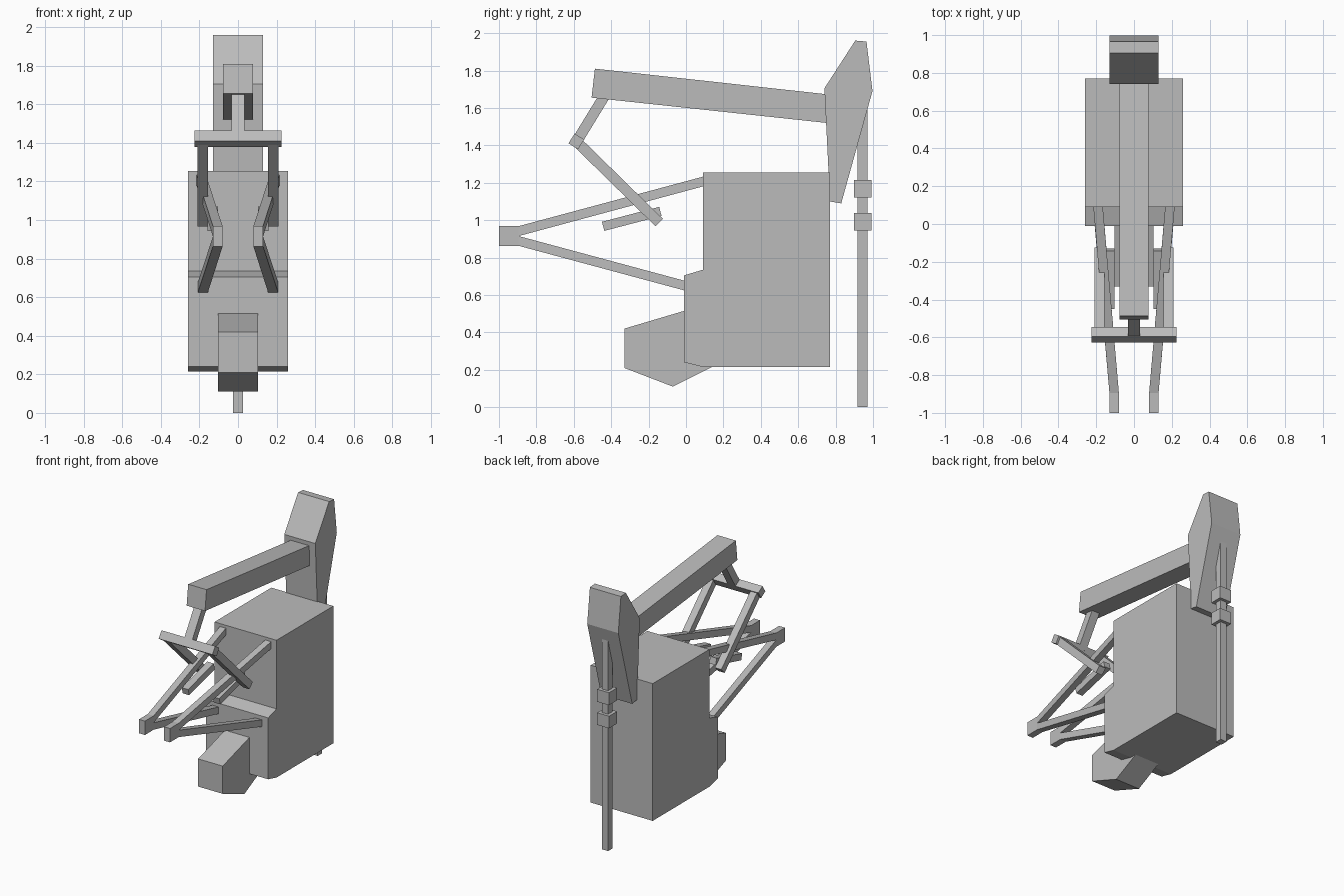
import bpy, bmesh
from mathutils import Vector

if "Cube" in bpy.data.objects:
    bpy.data.objects.remove(bpy.data.objects["Cube"])

grey = bpy.data.materials.new("plain_grey")
grey.diffuse_color = (0.5, 0.5, 0.5, 1)
grey.use_nodes = True
grey.node_tree.nodes["Principled BSDF"].inputs["Base Color"].default_value = grey.diffuse_color


def loft(name, a, b):
    """Solid between two matching loops of points."""
    bm = bmesh.new()
    va = [bm.verts.new(p) for p in a]
    vb = [bm.verts.new(p) for p in b]
    n = len(va)
    bm.faces.new(va)
    bm.faces.new(vb[::-1])
    for i in range(n):
        j = (i + 1) % n
        bm.faces.new((va[j], va[i], vb[i], vb[j]))
    bmesh.ops.recalc_face_normals(bm, faces=bm.faces)
    me = bpy.data.meshes.new(name)
    bm.to_mesh(me)
    bm.free()
    me.materials.append(grey)
    ob = bpy.data.objects.new(name, me)
    bpy.context.collection.objects.link(ob)
    return ob


def slab(name, profile, x0, x1):
    """Side profile (y, z) extruded across x."""
    return loft(name, [(x0, y, z) for y, z in profile], [(x1, y, z) for y, z in profile])


def bar(name, p, q, thick, x0, x1):
    """Square-ended bar between two (y, z) points."""
    p, q = Vector(p), Vector(q)
    d = (q - p).normalized() * thick / 2
    n = Vector((-d.y, d.x))
    return slab(name, [p + n, q + n, q - n, p - n], x0, x1)


def box(name, x, y0, y1, z0, z1):
    return slab(name, [(y0, z0), (y1, z0), (y1, z1), (y0, z1)], -x, x)


def section(x0, x1, y, z0, z1):
    return [(x0, y, z0), (x1, y, z0), (x1, y, z1), (x0, y, z1)]


# Main body and lower front housing
slab("body", [(-0.01, 0.24), (0.09, 0.215), (0.77, 0.215), (0.77, 1.255),
              (0.09, 1.255), (0.09, 0.735), (-0.01, 0.705)], -0.26, 0.26)
slab("front_housing", [(-0.33, 0.42), (-0.33, 0.21), (-0.07, 0.11),
                       (0.15, 0.22), (0.15, 0.56), (-0.01, 0.515)], -0.103, 0.103)

# Overhead beam and its rear head
slab("beam", [(-0.487, 1.81), (-0.505, 1.655), (0.78, 1.517), (0.78, 1.67)], -0.077, 0.077)
slab("rear_head", [(0.74, 1.705), (0.905, 1.96), (0.965, 1.955), (0.997, 1.69),
                   (0.83, 1.09), (0.77, 1.10)], -0.13, 0.13)

# Rear pole with two collars
box("rear_pole", 0.026, 0.917, 0.97, 0.0, 1.6)
box("upper_collar", 0.05, 0.897, 0.993, 1.12, 1.215)
box("lower_collar", 0.05, 0.897, 0.993, 0.945, 1.037)

# Hanging linkage
bar("hanger", (-0.42, 1.69), (-0.585, 1.42), 0.057, -0.033, 0.033)
bar("crossbar", (-0.57, 1.447), (-0.603, 1.395), 0.06, -0.225, 0.225)

# Mirrored arms, grips and fork struts
for side, s in (("left", -1), ("right", 1)):
    bar(side + "_forearm", (-0.585, 1.42), (-0.143, 0.987), 0.056, s * 0.155, s * 0.21)
    bar(side + "_grip", (-0.443, 0.967), (-0.137, 1.047), 0.05, s * 0.103, s * 0.157)
    loft(side + "_upper_strut", section(s * 0.166, s * 0.216, 0.10, 1.183, 1.235),
         section(s * 0.08, s * 0.13, -0.895, 0.915, 0.968))
    loft(side + "_lower_strut", section(s * 0.157, s * 0.209, 0.0, 0.622, 0.674),
         section(s * 0.08, s * 0.13, -0.895, 0.863, 0.915))
    loft(side + "_fork_tip", section(s * 0.08, s * 0.13, -1.0, 0.863, 0.968),
         section(s * 0.08, s * 0.13, -0.895, 0.863, 0.968))
